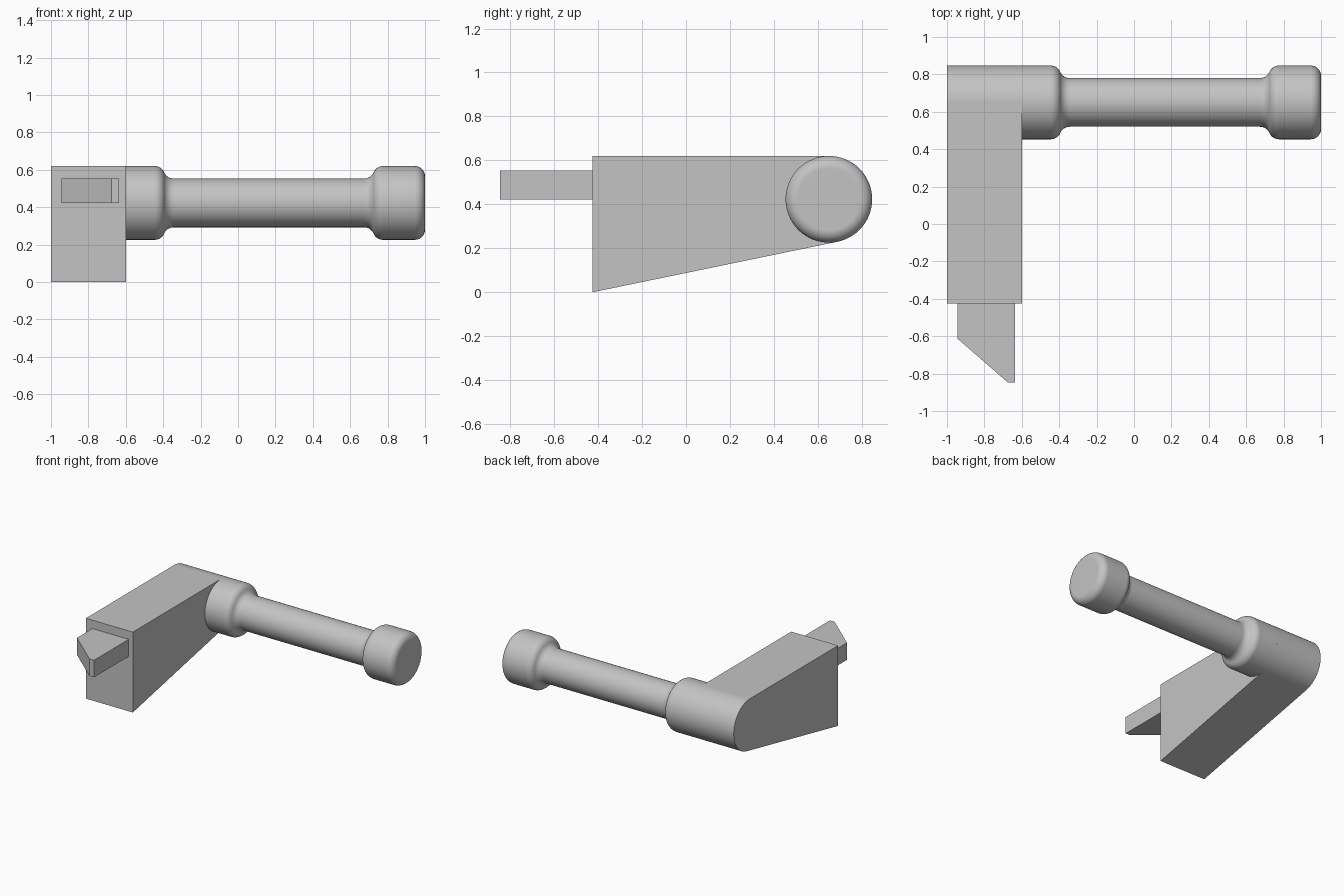
import bpy, bmesh, math
from mathutils import Vector, Matrix

cube = bpy.data.objects.get("Cube")
if cube:
    bpy.data.objects.remove(cube, do_unlink=True)

# Single plain grey finish
grey = bpy.data.materials.new("plain grey")
grey.use_nodes = True
colour = (0.55, 0.55, 0.55, 1)
grey.diffuse_color = colour
grey.node_tree.nodes["Principled BSDF"].inputs["Base Color"].default_value = colour

AXIS_Y, AXIS_Z, RADIUS, NECK = 0.65, 0.423, 0.197, 0.13
JOINT_X = -0.6


def finish(name, bm):
    bmesh.ops.recalc_face_normals(bm, faces=bm.faces)
    mesh = bpy.data.meshes.new(name)
    bm.to_mesh(mesh)
    bm.free()
    mesh.materials.append(grey)
    obj = bpy.data.objects.new(name, mesh)
    bpy.context.collection.objects.link(obj)
    bpy.ops.object.select_all(action="DESELECT")
    obj.select_set(True)
    bpy.context.view_layer.objects.active = obj
    bpy.ops.object.shade_smooth_by_angle(angle=math.radians(30))
    normals = obj.modifiers.new("Weighted normals", "WEIGHTED_NORMAL")
    normals.keep_sharp = True
    return obj


def prism(name, outline, offset):
    """Extrude a flat outline of 3D points along offset."""
    bm = bmesh.new()
    face = bm.faces.new([bm.verts.new(p) for p in outline])
    extruded = bmesh.ops.extrude_face_region(bm, geom=[face], use_keep_orig=True)
    moved = [v for v in extruded["geom"] if isinstance(v, bmesh.types.BMVert)]
    bmesh.ops.translate(bm, vec=offset, verts=moved)
    return finish(name, bm)


def arc(cx, cy, r, start, end, steps):
    angles = [math.radians(start + (end - start) * i / steps) for i in range(steps + 1)]
    return [(cx + r * math.cos(a), cy + r * math.sin(a)) for a in angles]


# Tapered arm: straight front, rounded back, lower edge tangent to the rounding
front_y = -0.425
dy, dz = AXIS_Y - front_y, AXIS_Z
slope = math.atan2(dz, dy) - math.asin(RADIUS / math.hypot(dy, dz))
side = [(front_y, 0), (front_y, AXIS_Z + RADIUS)]
side += arc(AXIS_Y, AXIS_Z, RADIUS, 90, math.degrees(slope) - 90, 32)
prism("arm", [(-1, y, z) for y, z in side], Vector((JOINT_X + 1, 0, 0)))

# Wedge-ended latch tongue
tongue = [(-0.945, front_y), (-0.945, -0.612), (-0.675, -0.847),
          (-0.635, -0.847), (-0.635, front_y)]
prism("latch_tongue", [(x, y, 0.423) for x, y in tongue], Vector((0, 0, 0.132)))

# Turned handle: collar, slim grip and rounded end knob
f = 0.055
s = math.degrees(math.acos(1 - (RADIUS - NECK) / (2 * f)))
half = 2 * f * math.sin(math.radians(s))   # length of each shoulder


def shoulder(x):
    """Falling S-curve from full radius at x down to the neck."""
    top = arc(x, RADIUS - f, f, 90, 90 - s, 8)
    low = arc(x + half, NECK + f, f, 270 - s, 270, 8)
    return top + low[1:]


collar = shoulder(-0.445)
knob = [(0.33 - x, r) for x, r in reversed(shoulder(-0.445))]
profile = [(JOINT_X, RADIUS)] + collar + knob
profile += arc(1 - f, RADIUS - f, f, 90, 0, 10) + [(1, 0)]

bm = bmesh.new()
verts = [bm.verts.new((x, AXIS_Y, AXIS_Z + r)) for x, r in profile]
edges = [bm.edges.new(pair) for pair in zip(verts, verts[1:])]
bmesh.ops.spin(bm, geom=verts + edges, cent=(0, AXIS_Y, AXIS_Z), axis=(1, 0, 0),
               angle=math.tau, steps=64, use_duplicate=False)
bmesh.ops.remove_doubles(bm, verts=bm.verts, dist=0.0001)
finish("handle", bm)
